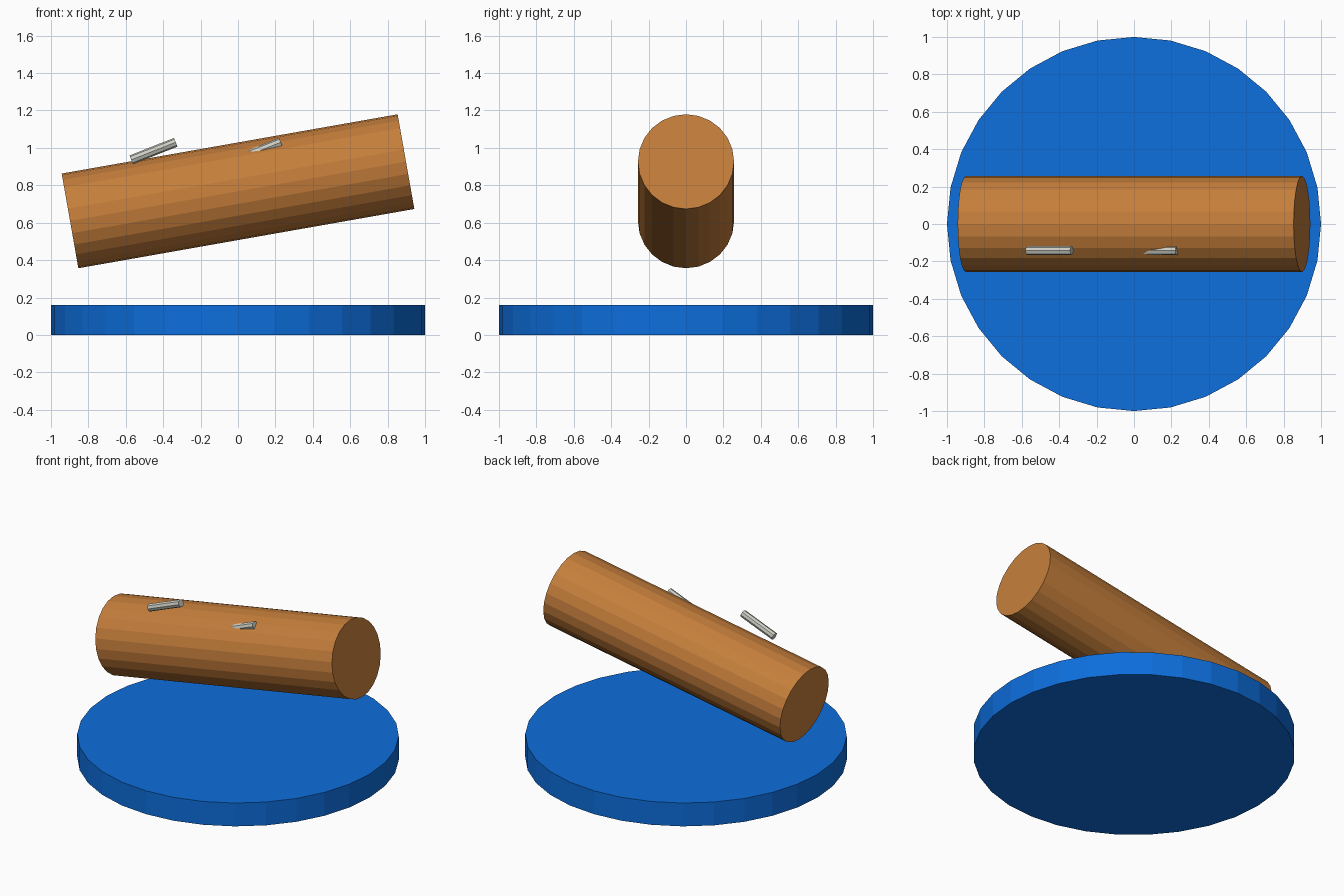
import bpy
import math

if "Cube" in bpy.data.objects:
    bpy.data.objects.remove(bpy.data.objects["Cube"])


def material(name, rgb):
    mat = bpy.data.materials.new(name)
    mat.diffuse_color = (*rgb, 1.0)
    mat.use_nodes = True
    mat.node_tree.nodes["Principled BSDF"].inputs["Base Color"].default_value = mat.diffuse_color
    return mat


def cylinder(name, sides, radius, length, centre, slope, mat):
    """Flat-faced cylinder; slope is the rise of its axis towards +x (90 = upright)."""
    bpy.ops.mesh.primitive_cylinder_add(
        vertices=sides, radius=radius, depth=length, location=centre,
        rotation=(0, math.radians(90 - slope), 0))
    obj = bpy.context.object
    obj.name = name
    obj.data.materials.append(mat)
    return obj


blue = material("blue", (0.004, 0.156, 0.716))
brown = material("wood brown", (0.56, 0.21, 0.044))
grey = material("light grey", (0.62, 0.62, 0.56))

# Round base
cylinder("base_disc", 32, 1.0, 0.16, (0, 0, 0.08), 90, blue)

# Tilted log floating above the base
cylinder("log", 24, 0.257, 1.824, (0, 0, 0.768), 10, brown)

# Two small pegs near the front of the log, the right one half sunk in
for side, x in (("left", -0.452), ("right", 0.11)):
    cylinder(side + "_peg", 8, 0.025, 0.256, (x, -0.142, 0.983), 21.5, grey)
